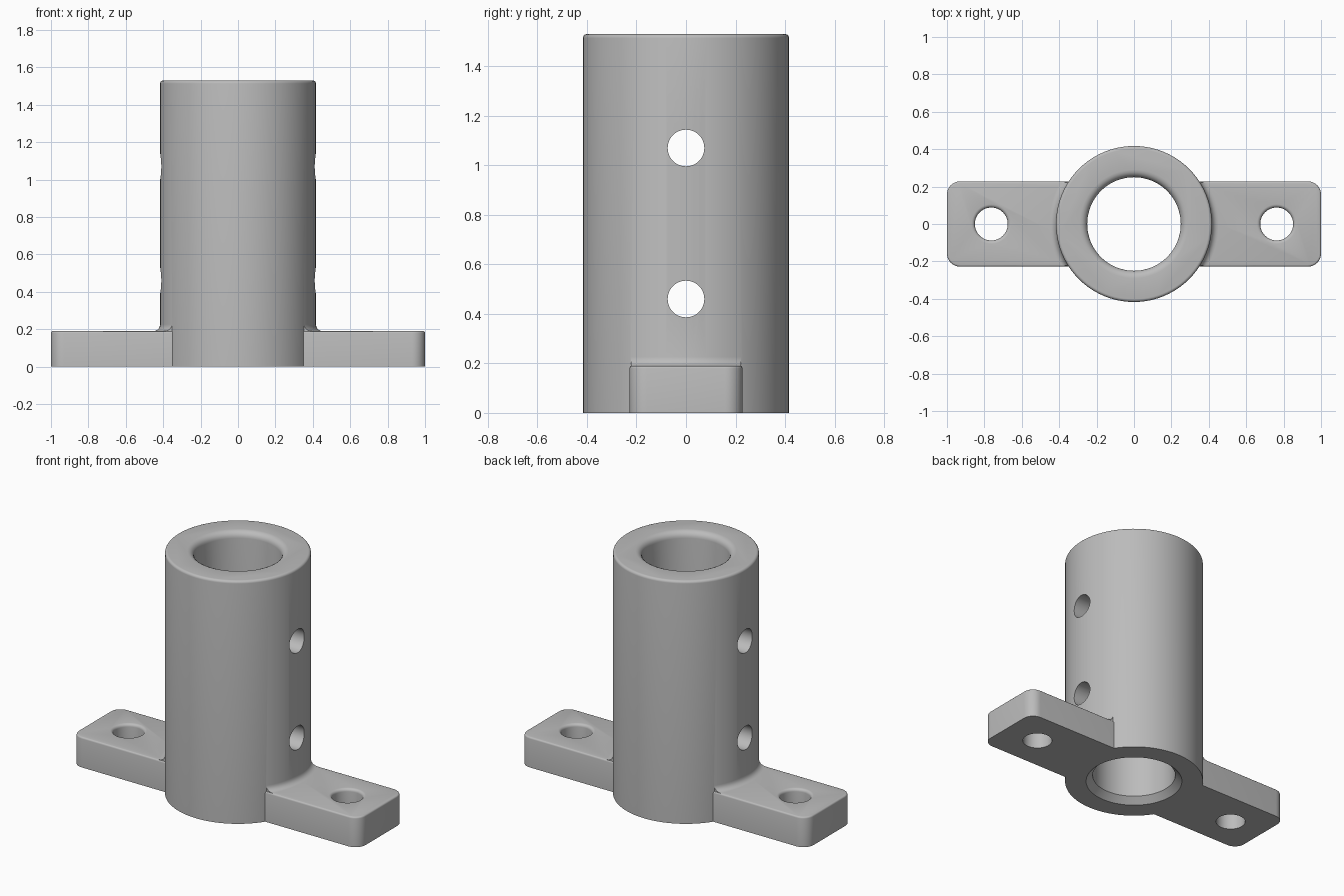
import bpy, bmesh, math
from mathutils import Matrix

if "Cube" in bpy.data.objects:
    bpy.data.objects.remove(bpy.data.objects["Cube"])

R, H = 0.417, 1.53              # sleeve radius and height
BORE = 0.25
HALF_W, THICK = 0.228, 0.19     # mounting flange


def material(name, rgb):
    m = bpy.data.materials.new(name)
    m.use_nodes = True
    m.diffuse_color = (*rgb, 1)
    m.node_tree.nodes["Principled BSDF"].inputs["Base Color"].default_value = (*rgb, 1)
    return m


grey = material("plain grey", (0.5, 0.5, 0.5))


def to_object(name, bm):
    bmesh.ops.recalc_face_normals(bm, faces=bm.faces)
    me = bpy.data.meshes.new(name)
    bm.to_mesh(me)
    bm.free()
    me.materials.append(grey)
    ob = bpy.data.objects.new(name, me)
    bpy.context.collection.objects.link(ob)
    return ob


def lathe(name, profile, segs=96, matrix=Matrix()):
    """Closed solid of revolution about z from (radius, height) points."""
    bm = bmesh.new()
    rings = [[bm.verts.new((r * math.cos(a), r * math.sin(a), z))
              for a in (2 * math.pi * i / segs for i in range(segs))]
             for r, z in profile]
    for a, b in zip(rings, rings[1:]):
        for i in range(segs):
            j = (i + 1) % segs
            bm.faces.new((a[i], a[j], b[j], b[i]))
    bm.faces.new(rings[0][::-1])
    bm.faces.new(rings[-1])
    bm.transform(matrix)
    return to_object(name, bm)


def box(bm, size, centre):
    m = Matrix.Translation(centre) @ Matrix.Diagonal((*size, 1))
    bmesh.ops.create_cube(bm, size=1, matrix=m)


def combine(target, tool, operation):
    mod = target.modifiers.new(operation.lower(), "BOOLEAN")
    mod.operation, mod.solver, mod.object = operation, "EXACT", tool
    tool.hide_render = True
    bpy.context.view_layer.objects.active = target
    bpy.ops.object.modifier_apply(modifier=mod.name)
    bpy.data.objects.remove(tool)


def arc(cx, cz, r, start, end, steps=5):
    angles = [math.radians(start + (end - start) * i / steps) for i in range(steps + 1)]
    return [(cx + r * math.cos(a), cz + r * math.sin(a)) for a in angles]


# Sleeve with a softened top rim
sleeve = lathe("flanged_sleeve", [(R, 0)] + arc(R - 0.016, H - 0.016, 0.016, 0, 90))

# Flange plate: rounded corners, softened top edge
bm = bmesh.new()
box(bm, (2, 2 * HALF_W, THICK), (0, 0, THICK / 2))
upright = [e for e in bm.edges if abs(e.verts[0].co.z - e.verts[1].co.z) > 0.1]
bmesh.ops.bevel(bm, geom=upright, offset=0.07, segments=8, profile=0.5, affect="EDGES")
rim = [e for e in bm.edges if all(v.co.z > THICK - 0.001 for v in e.verts)]
bmesh.ops.bevel(bm, geom=rim, offset=0.01, segments=3, profile=0.5, affect="EDGES")
flange = to_object("flange", bm)

# Concave fillet where the flange meets the sleeve
F = 0.036
fillet = lathe("fillet", [(R + F, THICK - 0.06)] + arc(R + F, THICK + F, F, 270, 180))
bm = bmesh.new()
box(bm, (2, 2 * HALF_W - 0.012, 1), (0, 0, 0.2))
combine(fillet, to_object("fillet_limit", bm), "INTERSECT")

combine(sleeve, flange, "UNION")
combine(sleeve, fillet, "UNION")

# Main bore, eased at both ends
C = 0.04
bore = ([(BORE + C, -0.1), (BORE + C, 0), (BORE, C)]
        + arc(BORE + C, H - C, C, 180, 90) + [(BORE + C, H + 0.1)])
combine(sleeve, lathe("bore_cutter", bore), "DIFFERENCE")

# Bolt holes with eased top edges
c = 0.018
bolt = [(0.088, -0.1)] + arc(0.088 + c, THICK - c, c, 180, 90) + [(0.088 + c, THICK + 0.1)]
for side in (-1, 1):
    place = Matrix.Translation((side * 0.763, 0, 0))
    combine(sleeve, lathe("bolt_cutter", bolt, 48, place), "DIFFERENCE")

# Cross pin holes through both walls
for z in (0.46, 1.07):
    place = Matrix.Translation((0, 0, z)) @ Matrix.Rotation(math.pi / 2, 4, "Y")
    combine(sleeve, lathe("pin_cutter", [(0.074, -0.6), (0.074, 0.6)], 48, place), "DIFFERENCE")

# Smooth shading with crisp edges
bpy.ops.object.select_all(action="DESELECT")
sleeve.select_set(True)
bpy.context.view_layer.objects.active = sleeve
bpy.ops.object.shade_smooth_by_angle(angle=math.radians(32))
